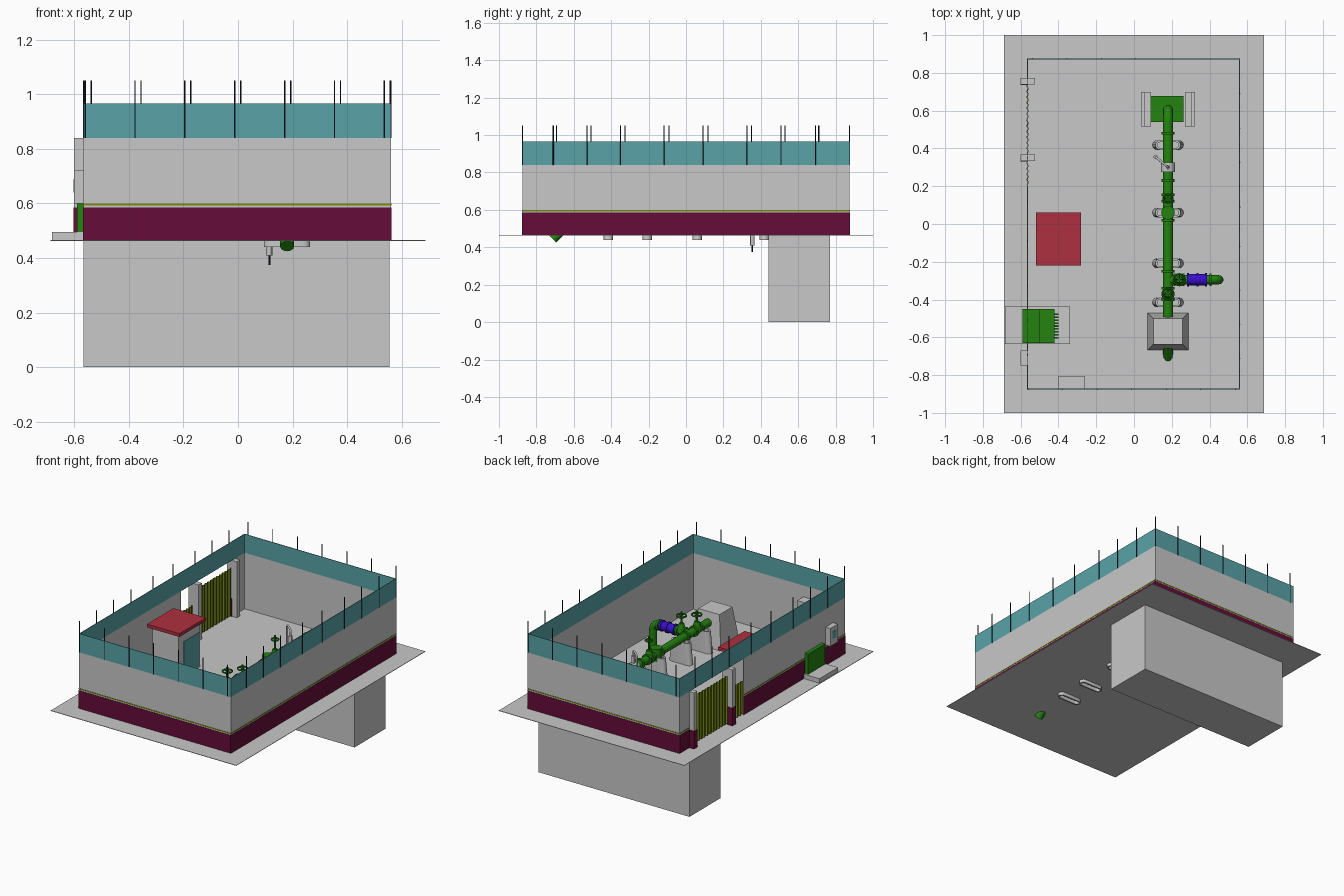
import bpy, bmesh, math
from mathutils import Vector

cube = bpy.data.objects.get("Cube")
if cube:
    bpy.data.objects.remove(cube, do_unlink=True)


def material(name, r, g, b):
    m = bpy.data.materials.new(name)
    m.use_nodes = True
    m.diffuse_color = (r, g, b, 1)
    m.node_tree.nodes["Principled BSDF"].inputs["Base Color"].default_value = (r, g, b, 1)
    return m


GREY = material("concrete grey", .58, .58, .58)
MAROON = material("maroon paint", .13, .004, .04)
TEAL = material("teal panel", .1, .37, .39)
GREEN = material("green paint", .017, .23, .005)
BLUE = material("blue paint", .04, .005, .6)
RED = material("red roof", .42, .03, .05)
OLIVE = material("olive sheet", .2, .27, .004)
DARK = material("dark steel", .01, .012, .025)


def finish(name, bm, mat, smooth=False):
    bmesh.ops.recalc_face_normals(bm, faces=bm.faces)
    me = bpy.data.meshes.new(name)
    bm.to_mesh(me)
    bm.free()
    me.materials.append(mat)
    ob = bpy.data.objects.new(name, me)
    bpy.context.collection.objects.link(ob)
    if smooth:
        bpy.ops.object.select_all(action="DESELECT")
        ob.select_set(True)
        bpy.context.view_layer.objects.active = ob
        bpy.ops.object.shade_smooth_by_angle()
    return ob


def box(name, x, y, z, mat, inset=0):
    """Box from three ranges; inset narrows the top."""
    bm = bmesh.new()
    bmesh.ops.create_cube(bm, size=1)
    for v in bm.verts:
        top = v.co.z > 0
        v.co = [r[0] + (c + .5) * (r[1] - r[0]) for r, c in zip((x, y, z), v.co)]
        if top:
            v.co.x += inset if v.co.x < sum(x) / 2 else -inset
            v.co.y += inset if v.co.y < sum(y) / 2 else -inset
    return finish(name, bm, mat)


def rod(name, a, b, r, mat, sides=20, r2=None):
    a, b = Vector(a), Vector(b)
    bm = bmesh.new()
    bmesh.ops.create_cone(bm, cap_ends=True, segments=sides, radius1=r,
                          radius2=r if r2 is None else r2, depth=(b - a).length)
    turn = (b - a).to_track_quat("Z", "Y")
    for v in bm.verts:
        v.co = turn @ v.co + (a + b) / 2
    return finish(name, bm, mat, sides > 8)


def pipe(name, pts, r, mat, bend=.06):
    """Round pipe along a path with rounded corners."""
    pts = [Vector(p) for p in pts]
    path = [pts[0]]
    for a, c, b in zip(pts, pts[1:], pts[2:]):
        p, q = c + (a - c).normalized() * bend, c + (b - c).normalized() * bend
        for i in range(7):
            t = i / 6
            path.append(p * (1 - t) ** 2 + c * 2 * t * (1 - t) + q * t * t)
    path.append(pts[-1])
    cu = bpy.data.curves.new(name, "CURVE")
    cu.dimensions = "3D"
    cu.bevel_depth, cu.bevel_resolution, cu.use_fill_caps = r, 4, True
    sp = cu.splines.new("POLY")
    sp.points.add(len(path) - 1)
    for s, p in zip(sp.points, path):
        s.co = (*p, 1)
    cu.materials.append(mat)
    ob = bpy.data.objects.new(name, cu)
    bpy.context.collection.objects.link(ob)
    return ob


def handwheel(name, x, y, z, r=.027):
    bpy.ops.mesh.primitive_torus_add(location=(x, y, z), major_radius=r, minor_radius=.005,
                                     major_segments=20, minor_segments=8)
    ob = bpy.context.object
    ob.name = name
    ob.data.materials.append(GREEN)
    bpy.ops.object.shade_smooth_by_angle()
    for dx, dy in ((r, 0), (0, r)):
        rod(name + "_spoke", (x - dx, y - dy, z), (x + dx, y + dy, z), .003, GREEN, 6)


X0, X1, Y, F = -.565, .56, .875, .465
WALL, TOP, T = .84, .965, .004

# Ground slab and pit below it
box("ground_slab", (-.687, .687), (-1, 1), (F - .003, F), GREY)
box("pit", (X0, .555), (.44, .77), (0, F - .003), GREY)

# Perimeter walls: grey wall, maroon base plate, stripe and teal screen
sides = [("front", (X0, X1), (-Y, -Y + T), 1, -1), ("back", (X0, X1), (Y - T, Y), 1, 1),
         ("right", (X1 - T, X1), (-Y, Y), 0, 1),
         ("left", (X0, X0 + T), (-Y, .2), 0, -1), ("left_end", (X0, X0 + T), (.77, Y), 0, -1)]
for name, x, y, axis, s in sides:
    box(name + "_wall", x, y, (F, WALL), GREY)
    for part, z, mat in (("base", (F, .585), MAROON), ("stripe", (.592, .599), OLIVE)):
        r = [x, y]
        edge = r[axis][1] if s > 0 else r[axis][0]
        r[axis] = (edge - .001, edge + .002) if s > 0 else (edge - .002, edge + .001)
        box(f"{name}_{part}", r[0], r[1], z, mat)
for name, x, y in (("front", (X0, X1), (-Y, -Y + T)), ("back", (X0, X1), (Y - T, Y)),
                   ("right", (X1 - T, X1), (-Y, Y)), ("left", (X0, X0 + T), (-Y, Y))):
    box(name + "_screen", x, y, (WALL, TOP), TEAL)

# Screen posts
for i in range(7):
    for x, y in ((-.56 + i * .1827, -Y), (-.538 + i * .1827, Y)):
        rod("screen_post", (x, y, WALL), (x, y, 1.05), .003, DARK, 6)
for y in (-.71, -.53, -.35, -.118, .09, .327, .508, .692):
    rod("screen_post", (X1, y, WALL), (X1, y, 1.05), .003, DARK, 6)
    rod("screen_post", (X0, -y, WALL), (X0, -y, 1.05), .003, DARK, 6)

# Gate pillars
for y in (.755, .35):
    box("gate_pillar", (-.6, -.525), (y - .017, y + .017), (F, WALL), GREY)
    box("pillar_base", (-.602, -.563), (y - .019, y + .019), (F, .585), MAROON)


def corrugated(name, y0, y1, z0, z1, ribs):
    bm = bmesh.new()
    vs = []
    for i in range(ribs * 4 + 1):
        x = X0 + (.004 if i % 4 in (1, 2) else -.004)
        y = y0 + (y1 - y0) * i / (ribs * 4)
        vs.append((bm.verts.new((x, y, z0)), bm.verts.new((x, y, z1))))
    for a, b in zip(vs, vs[1:]):
        bm.faces.new((a[0], b[0], b[1], a[1]))
    ob = finish(name, bm, OLIVE)
    ob.modifiers.new("thickness", "SOLIDIFY").thickness = .003


corrugated("gate_leaf", .375, .552, F + .01, .79, 6)
corrugated("gate_leaf", .558, .735, F + .01, .79, 6)
corrugated("wicket_gate", .21, .325, F + .01, .695, 4)

# Guard hut
box("hut_body", (-.495, -.305), (-.195, .035), (F, .77), GREY)
box("hut_door", (-.305, -.301), (-.14, .02), (F + .01, .7), TEAL)
box("hut_roof", (-.52, -.28), (-.22, .06), (.768, .79), RED)

# Transformer on its plinth
box("transformer_plinth", (-.682, -.34), (-.635, -.437), (F, .495), GREY)
box("transformer_cabinet", (-.59, -.5), (-.63, -.45), (.495, .63), GREEN)
box("transformer_tank", (-.5, -.42), (-.63, -.45), (.495, .615), GREEN)
for i in range(9):
    y = -.602 + i * .0155
    box("cooling_fin", (-.42, -.4), (y - .004, y + .004), (.51, .6), GREEN)

# Wall boxes
box("meter_box", (-.6, X0), (-.75, -.67), (.6, .72), GREY)
box("meter_window", (-.602, -.6), (-.73, -.69), (.64, .69), TEAL)
box("inner_wall_box", (-.4, -.26), (-.871, -.805), (.65, .765), GREY)

# Main pipe and branch
PX, PZ, R = .18, .62, .026
pipe("main_pipe", [(PX, .605, .4635), (PX, .605, PZ), (PX, -.535, PZ), (PX, -.712, .443)], R, GREEN)
BY = -.295
pipe("branch_pipe", [(PX, BY, PZ), (.45, BY, PZ), (.45, BY, F)], .024, GREEN, .045)
rod("branch_coupling", (.285, BY, PZ), (.38, BY, PZ), .03, BLUE)
for x in (.28, .33, .375):
    rod("coupling_flange", (x, BY, PZ), (x + .012, BY, PZ), .036, BLUE)
for y in (.48, .23, .155, .12, .02, -.25, -.34, -.4):
    rod("pipe_flange", (PX, y - .007, PZ), (PX, y + .007, PZ), .035, GREEN)
for x in (.215, .262, .405):
    rod("branch_flange", (x - .006, BY, PZ), (x + .006, BY, PZ), .034, GREEN)

# Valves
for x, y, z, r in ((PX, -.37, .72, .03), (.24, BY, .725, .03), (PX, .135, .74, .022)):
    rod("valve_body", (x, y, PZ), (x, y, PZ + .055), .03, GREEN, 20, .016)
    rod("valve_stem", (x, y, PZ), (x, y, z + .025), .007, GREEN, 10)
    handwheel("handwheel", x, y, z, r)
rod("tee_body", (PX, .06, PZ - .035), (PX, .06, PZ + .045), .036, GREEN)

# Flow meter, its hooked lead and ground probe
rod("flow_meter", (PX, .275, PZ), (PX, .325, PZ), .036, GREY)
rod("meter_neck", (PX, .3, PZ), (PX, .3, .7), .012, GREY, 12)
pipe("meter_lead", [(PX, .3, .7), (PX, .3, .74), (.115, .355, .74), (.115, .355, .49)],
     .006, GREY, .025)
rod("probe_body", (.115, .355, .41), (.115, .355, .53), .012, GREY, 12)
rod("probe_tip", (.115, .355, .375), (.115, .355, .41), .004, DARK, 8)


# Hollow rounded saddles under the pipe
def saddle(y):
    bm = bmesh.new()
    rings = []
    for z, grow, r in ((.44, 0, .025), (.61, -.018, .025), (.61, -.018, .015), (.44, 0, .015)):
        ring = []
        for i in range(20):
            a = math.pi * (i % 10) / 9 - math.pi / 2
            s = 1 if i < 10 else -1
            ring.append(bm.verts.new((PX + s * (.06 + grow + r * math.cos(a)),
                                      y + s * r * math.sin(a), z)))
        rings.append(ring)
    for a, b in zip(rings, rings[1:] + rings[:1]):
        for i in range(20):
            j = (i + 1) % 20
            bm.faces.new((a[i], a[j], b[j], b[i]))
    finish("pipe_saddle", bm, GREY, True)


for y in (.418, .06, -.208, -.415):
    saddle(y)

# Anchor block at the front end
box("anchor_block", (.072, .288), (-.667, -.47), (F, .69), GREY, .03)

# Pit hatch and its side blocks at the back end
box("pit_hatch", (.09, .262), (.54, .677), (F, .52), GREEN)
for s in (-1, 1):
    a, b, c = PX + s * .09, PX + s * .125, PX + s * .142
    box("hatch_block", sorted((a, b)), (.515, .7), (F, .56), GREY)
    box("hatch_step", sorted((b, c)), (.515, .7), (F, .51), GREY)
